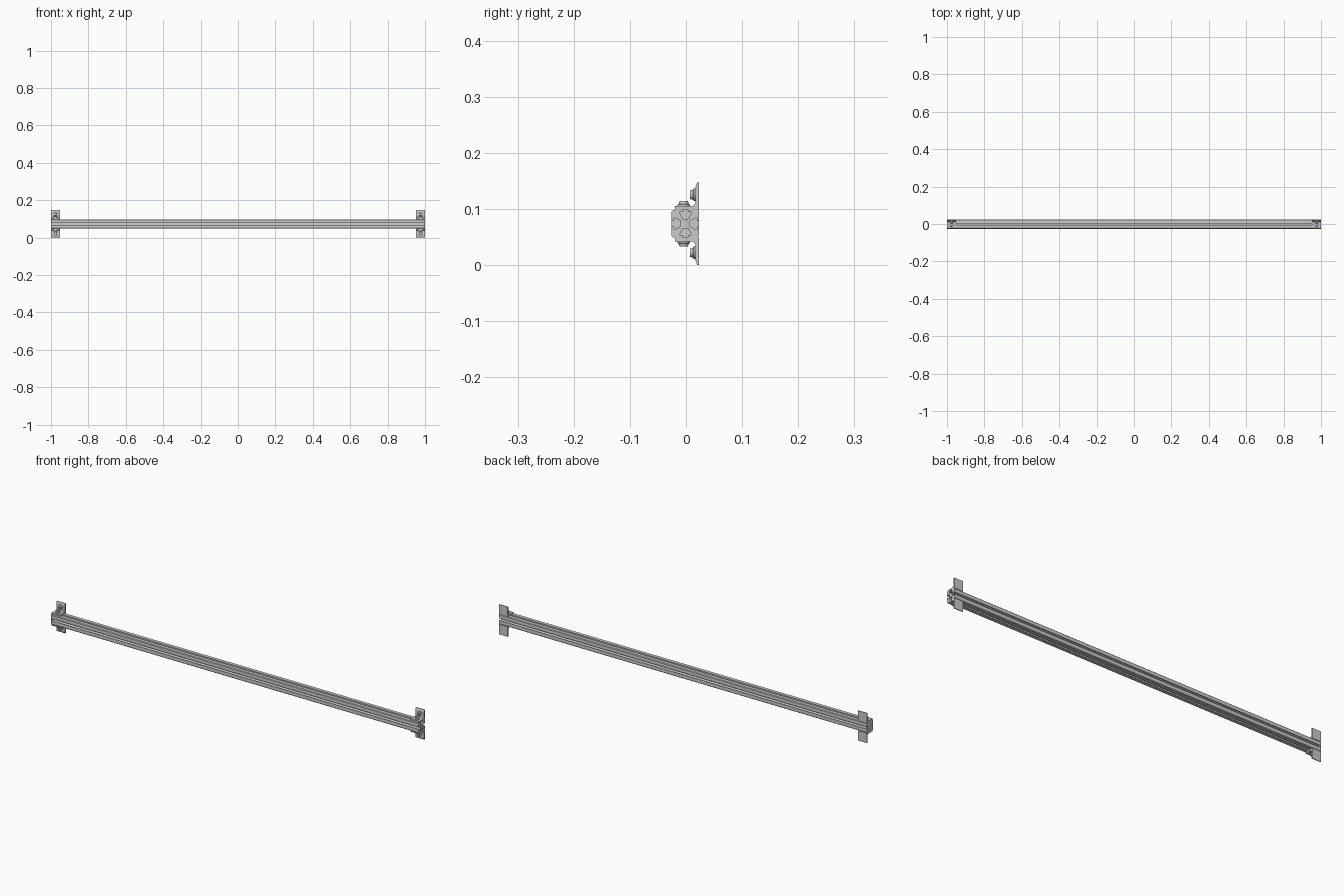
import bpy, bmesh, math
from mathutils import Matrix, Vector

if "Cube" in bpy.data.objects:
    bpy.data.objects.remove(bpy.data.objects["Cube"])

CZ = 0.0735      # height of the rail centre line
CY = -0.001      # depth of the rail centre line


def finish(bm, name):
    bmesh.ops.recalc_face_normals(bm, faces=bm.faces)
    me = bpy.data.meshes.new(name)
    bm.to_mesh(me)
    bm.free()
    ob = bpy.data.objects.new(name, me)
    bpy.context.collection.objects.link(ob)
    return ob


def extrude_x(name, profile, x0, x1):
    """Extrude a (y, z) outline along x."""
    bm = bmesh.new()
    face = bm.faces.new([bm.verts.new((x0, y, z)) for y, z in profile])
    res = bmesh.ops.extrude_face_region(bm, geom=[face])
    moved = [g for g in res["geom"] if isinstance(g, bmesh.types.BMVert)]
    bmesh.ops.translate(bm, verts=moved, vec=(x1 - x0, 0, 0))
    caps = [f for f in bm.faces if len(f.verts) > 4]
    bmesh.ops.triangulate(bm, faces=caps)
    return finish(bm, name)


def bolt(name, pos, axis, height):
    """Washer disc with a tapered head and a hex socket."""
    rings = [(0.0115, 0), (0.0115, 0.3), (0.009, 0.45), (0.0075, 1),
             (0.004, 1), (0.004, 0.55)]
    rot = Vector((0, 0, 1)).rotation_difference(Vector(axis)).to_matrix().to_4x4()
    m = Matrix.Translation(pos) @ rot
    n = 18
    bm = bmesh.new()
    loops = []
    for r, h in rings:
        loops.append([bm.verts.new(m @ Vector((r * math.cos(2 * math.pi * i / n),
                                               r * math.sin(2 * math.pi * i / n),
                                               h * height))) for i in range(n)])
    for a, b in zip(loops, loops[1:]):
        for i in range(n):
            bm.faces.new((a[i], a[(i + 1) % n], b[(i + 1) % n], b[i]))
    bm.faces.new(loops[0])
    bm.faces.new(loops[-1])
    return finish(bm, name)


# slotted rail: one side of the section turned four times
h, c, w, lip = 0.0245, 0.003, 0.005, 0.004
side = [(-h + c, h), (-w, h), (-w, h - lip), (-0.011, h - lip), (-0.005, h - 0.016)]
side += [(-v, u) for v, u in reversed(side)]
section = []
for k in range(4):
    a = -k * math.pi / 2
    for v, u in side:
        section.append((CY + v * math.cos(a) - u * math.sin(a),
                        CZ + v * math.sin(a) + u * math.cos(a)))
extrude_x("slotted_rail", section, -1.0, 1.0)

# thin closing plate on one rail end
d = h - 0.003
cap = [(CY + y, CZ + z) for y, z in
       [(-h, -d), (-d, -h), (d, -h), (h, -d), (h, d), (d, h), (-d, h), (-h, d)]]
extrude_x("end_plate", cap, -1.0, -0.998)

# angle brackets and bolts at both ends, above and below the rail
top = CZ + h
angle = [(-0.020, top), (-0.020, top + 0.007), (0.012, top + 0.007),
         (0.017, top + 0.012), (0.017, 0.139), (0.020, 0.147),
         (0.0235, 0.147), (0.0235, top)]
for sx, end in ((-1, "left"), (1, "right")):
    for sz, lvl in ((1, "upper"), (-1, "lower")):
        prof = [(y, CZ + sz * (z - CZ)) for y, z in angle]
        extrude_x(f"{end}_{lvl}_bracket", prof, sx * 0.953, sx * 1.0)
        x = sx * 0.976
        bolt(f"{end}_{lvl}_rail_bolt", (x, -0.004, CZ + sz * (top + 0.007 - CZ)),
             (0, 0, sz), 0.009)
        bolt(f"{end}_{lvl}_wall_bolt", (x, 0.017, CZ + sz * (0.125 - CZ)),
             (0, -1, 0), 0.010)
